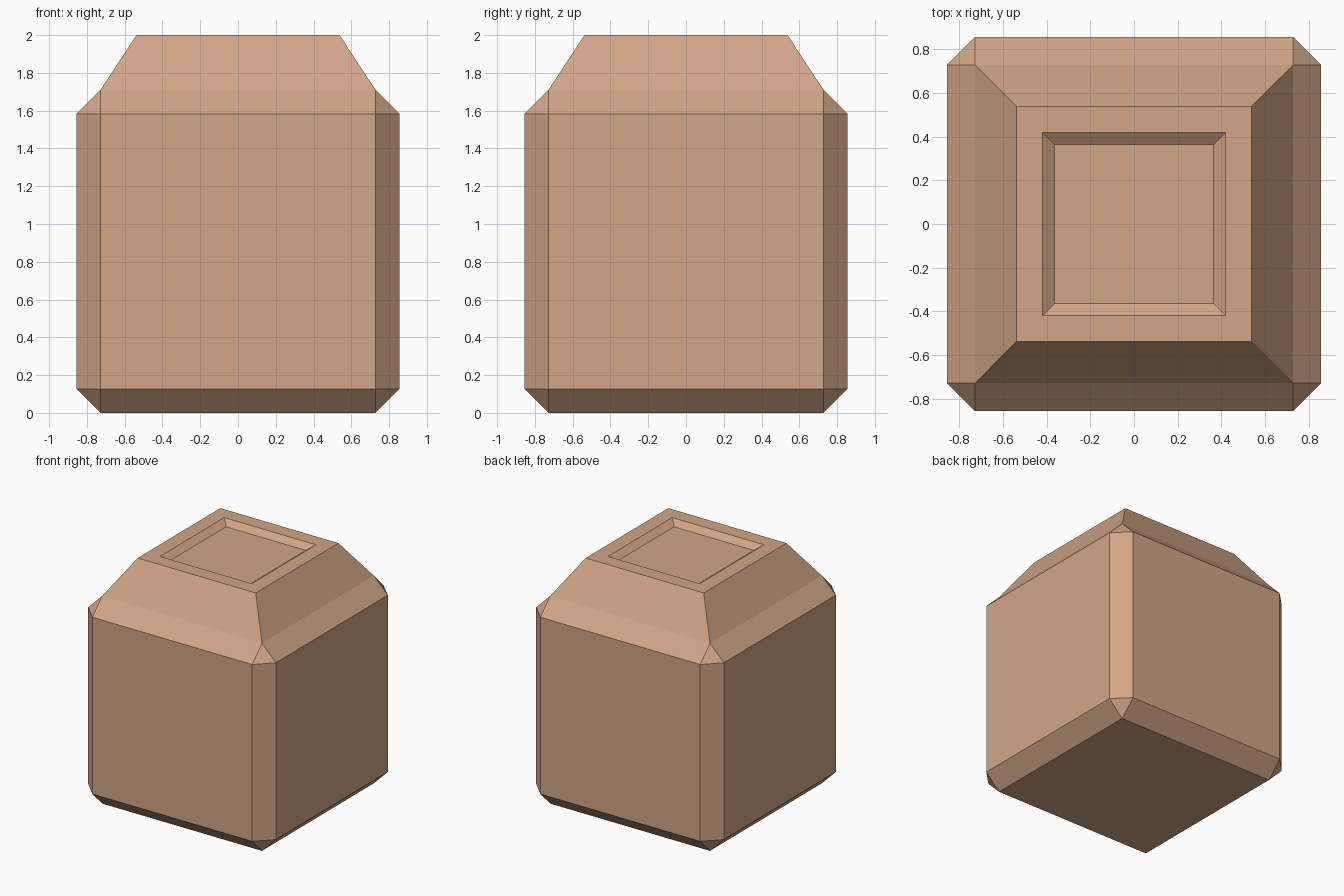
import bpy, bmesh
from mathutils import Vector

if "Cube" in bpy.data.objects:
    bpy.data.objects.remove(bpy.data.objects["Cube"])

SIZE, CHAMFER = 1.71, 0.127

bm = bmesh.new()

# chamfered cube body standing on the ground
bmesh.ops.create_cube(bm, size=SIZE)
bmesh.ops.translate(bm, verts=bm.verts, vec=(0, 0, SIZE / 2))
bmesh.ops.bevel(bm, geom=bm.edges[:], offset=CHAMFER, offset_type='OFFSET',
                segments=1, profile=0.5, affect='EDGES')
bm.normal_update()


def step(face, half, z):
    """Extrude a square top face to a new half-width and height."""
    new = bmesh.ops.extrude_discrete_faces(bm, faces=[face])['faces'][0]
    for v in new.verts:
        v.co = Vector((half if v.co.x > 0 else -half,
                       half if v.co.y > 0 else -half, z))
    return new


# tapered shoulder, flat rim and shallow sloped recess
top = max(bm.faces, key=lambda f: f.calc_center_median().z)
for half, z in ((0.538, 2.0), (0.418, 2.0), (0.363, 1.96)):
    top = step(top, half, z)

bmesh.ops.recalc_face_normals(bm, faces=bm.faces)
mesh = bpy.data.meshes.new("jar_body")
bm.to_mesh(mesh)
bm.free()

tan = bpy.data.materials.new("light tan")
tan.diffuse_color = (0.64, 0.38, 0.24, 1)
tan.use_nodes = True
tan.node_tree.nodes["Principled BSDF"].inputs["Base Color"].default_value = tan.diffuse_color
mesh.materials.append(tan)
obj = bpy.data.objects.new("jar_body", mesh)
bpy.context.collection.objects.link(obj)
